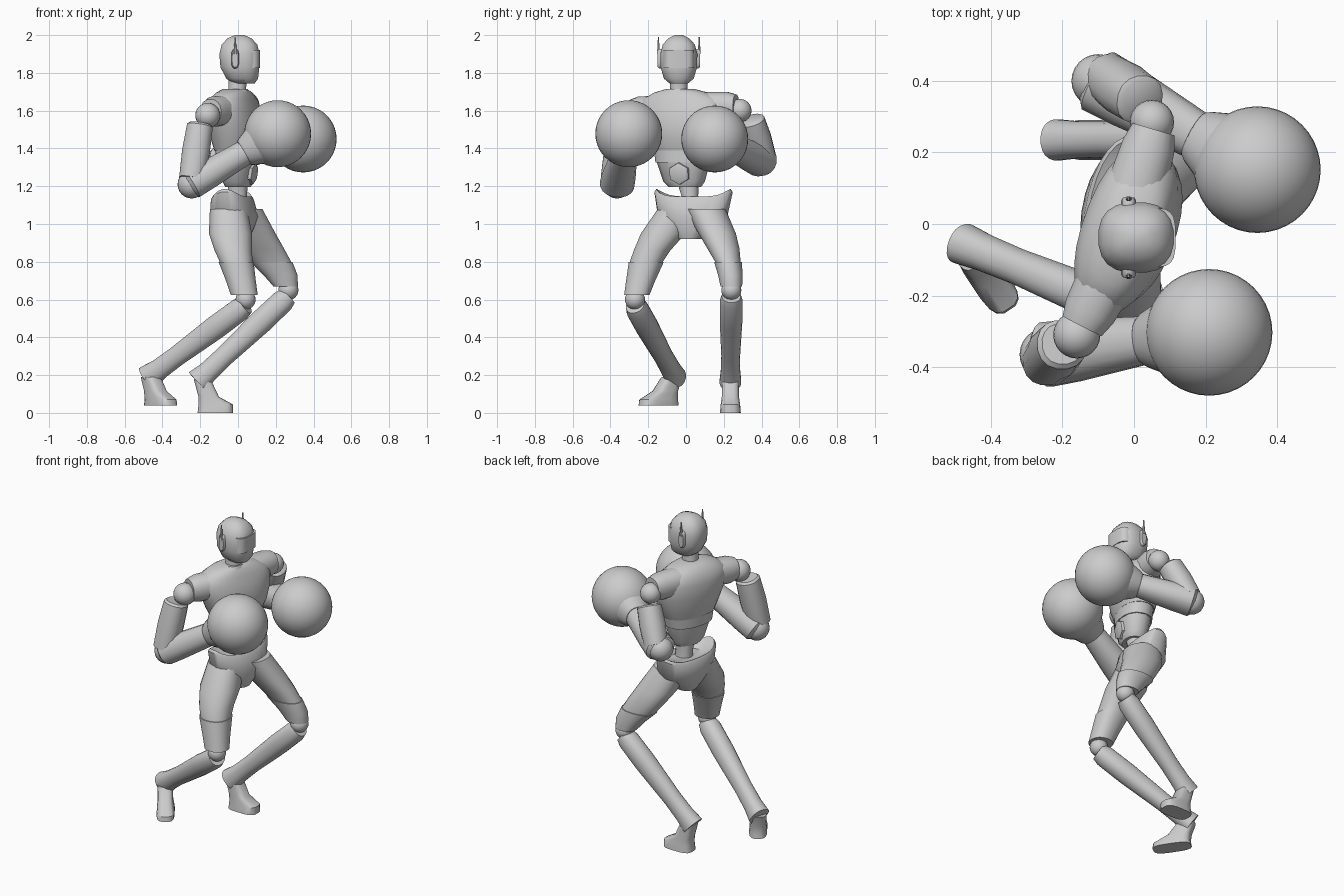
import bpy, bmesh, math
from mathutils import Vector

if "Cube" in bpy.data.objects:
    bpy.data.objects.remove(bpy.data.objects["Cube"])

grey = bpy.data.materials.new("plain grey")
grey.use_nodes = True
GREY = (0.6, 0.6, 0.6, 1)
grey.diffuse_color = GREY
grey.node_tree.nodes["Principled BSDF"].inputs["Base Color"].default_value = GREY

parts = []
Z = Vector((0, 0, 1))


def finish(name, bm):
    bmesh.ops.recalc_face_normals(bm, faces=bm.faces)
    mesh = bpy.data.meshes.new(name)
    bm.to_mesh(mesh)
    bm.free()
    mesh.materials.append(grey)
    obj = bpy.data.objects.new(name, mesh)
    bpy.context.collection.objects.link(obj)
    parts.append(obj)
    return obj


def loft(name, rings, side=(0, 1, 0), axis=Z, power=0.9, n=20, lift=0):
    """Skin over rings of (x, y, z, half width along side, half depth)."""
    bm = bmesh.new()
    axis = Vector(axis).normalized()
    u = Vector(side)
    u = (u - axis * u.dot(axis)).normalized()
    v = axis.cross(u)
    loops = []
    for i, (x, y, z, a, b) in enumerate(rings):
        loop = []
        for k in range(n):
            t = 2 * math.pi * (k + 0.5) / n
            c, s = math.cos(t), math.sin(t)
            p = Vector((x, y, z))
            p += u * a * math.copysign(abs(c) ** power, c)
            p += v * b * math.copysign(abs(s) ** power, s)
            p.z += lift * c ** 4 * (i in (2, 3))
            loop.append(bm.verts.new(p))
        loops.append(loop)
    for lo, hi in zip(loops, loops[1:]):
        for k in range(n):
            j = (k + 1) % n
            bm.faces.new((lo[k], lo[j], hi[j], hi[k]))
    bm.faces.new(loops[0][::-1])
    bm.faces.new(loops[-1])
    return finish(name, bm)


def limb(name, start, end, profile, side=(0, 1, 0), **kw):
    """Straight limb; profile holds (position along it, half width, half depth)."""
    p, q = Vector(start), Vector(end)
    rings = [(*p.lerp(q, t), a, b) for t, a, b in profile]
    return loft(name, rings, side, q - p, **kw)


def ball(name, centre, r, scale=(1, 1, 1), seg=24):
    bm = bmesh.new()
    bmesh.ops.create_uvsphere(bm, u_segments=seg, v_segments=seg // 2, radius=r)
    for v in bm.verts:
        v.co = Vector(a * b for a, b in zip(v.co, scale)) + Vector(centre)
    return finish(name, bm)


# Head, visor and neck
HY = -0.038
loft("head", [(.03, HY, 1.745, .05, .06), (.022, HY, 1.77, .08, .085),
              (.01, HY, 1.83, .097, .104), (.008, HY, 1.9, .099, .108),
              (.008, HY, 1.95, .086, .095), (.008, HY, 1.983, .056, .064),
              (.008, HY, 2.0, .02, .025)], power=.8)
loft("visor", [(.03, HY, 1.825, .084, .086), (.03, HY, 1.92, .084, .086)], power=.5)
loft("neck", [(-.01, HY, 1.65, .055, .055), (-.005, HY, 1.7, .046, .046),
              (0, HY, 1.78, .046, .05)])
loft("collar", [(-.015, HY, 1.69, .085, .075), (-.01, HY, 1.715, .065, .06)])

# Ear pods with antennas
for label, s in (("left", 1), ("right", -1)):
    limb(label + "_ear", (-.015, HY + s * .085, 1.875), (-.015, HY + s * .112, 1.875),
         [(0, .052, .021), (.7, .052, .021), (1, .045, .016)], side=Z, power=.7, n=16)
    limb(label + "_antenna", (-.015, HY + s * .108, 1.9), (-.015, HY + s * .108, 1.99),
         [(0, .008, .01), (1, .003, .003)], n=8)

# Torso, turned towards the right
TURN = (.33, .94, 0)
loft("chest", [(-.01, -.01, 1.39, .165, .105), (-.008, -.01, 1.45, .195, .122),
               (-.012, -.012, 1.53, .225, .13), (-.022, -.015, 1.61, .245, .122),
               (-.025, -.018, 1.66, .22, .105), (-.02, -.025, 1.695, .15, .085),
               (-.015, -.03, 1.715, .075, .06)], TURN, n=28)
loft("ribcage_band", [(-.006, -.015, 1.325, .15, .1), (-.008, -.012, 1.395, .163, .102)],
     TURN, n=28)
loft("abdomen", [(0, -.005, 1.195, .085, .065), (0, -.01, 1.225, .112, .078),
                 (-.004, -.014, 1.33, .145, .095)], TURN, n=12)
limb("belly_plate", (.06, -.03, 1.27), (.092, -.04, 1.265),
     [(0, .062, .062), (.85, .058, .058), (1, .045, .045)], side=TURN, n=6, power=1)
loft("waist", [(0, .02, 1.08, .055, .055), (-.002, .02, 1.15, .045, .05),
               (-.002, .01, 1.23, .06, .055)])

# Pelvis with raised hip points
loft("pelvis", [(-.01, .02, .92, .06, .07), (-.02, .035, 1.04, .185, .125),
                (-.03, .04, 1.13, .21, .105), (-.03, .04, 1.145, .2, .095),
                (-.015, .03, 1.12, .12, .06)], (.2, .98, 0), n=28, lift=.04)

# Shoulders: sleeve stubs and joint balls
STUB = [(0, .08, .085), (.75, .08, .075), (1, .066, .062)]
limb("right_shoulder", (-.06, -.12, 1.6), (-.145, -.285, 1.595), STUB, Z)
limb("left_shoulder", (0, .08, 1.62), (.055, .265, 1.62), STUB, Z)
ball("right_shoulder_joint", (-.16, -.31, 1.575), .066)
ball("left_shoulder_joint", (.05, .285, 1.6), .062)

# Arms ending in round gloves
UPPER = [(0, .058, .058), (.04, .07, .07), (.5, .075, .075), (1, .068, .068)]
FORE = [(-.06, .07, .06), (0, .092, .08), (.3, .088, .078), (1, .068, .068)]
CUFF = [(0, .07, .07), (.15, .08, .08), (1, .115, .115)]
arms = {
    "right": ((-.2, -.335, 1.53), (-.245, -.385, 1.24),
              (-.245, -.365, 1.21), (.03, -.325, 1.375), (.21, -.303, 1.478)),
    "left": ((.02, .345, 1.555), (-.075, .41, 1.35),
             (-.1, .4, 1.33), (.17, .25, 1.405), (.345, .152, 1.45)),
}
for label, (top, bottom, elbow, wrist, fist) in arms.items():
    limb(label + "_upper_arm", top, bottom, UPPER, n=16)
    ball(label + "_elbow", elbow, .075)
    limb(label + "_forearm", elbow, wrist, FORE, n=16)
    cuff_end = Vector(wrist).lerp(Vector(fist), .45)
    limb(label + "_cuff", wrist, cuff_end, CUFF)
    ball(label + "_glove", fist, .177, seg=40)

# Thighs with knee covers
thighs = {
    "right": [(-.05, -.05, 1.08, .1, .1), (-.04, -.12, .95, .12, .115),
              (-.025, -.18, .86, .098, .1), (-.01, -.21, .8, .088, .088),
              (.015, -.24, .7, .072, .074), (.033, -.26, .625, .062, .066)],
    "left": [(.02, .1, 1.08, .11, .11), (.08, .165, .95, .1, .12),
             (.13, .198, .87, .086, .115), (.175, .222, .8, .068, .108),
             (.225, .235, .73, .06, .085), (.252, .24, .67, .052, .06)],
}
for label, rings in thighs.items():
    loft(label + "_thigh", rings)
    cover = [(x, y, z, a + .006, b + .006) for x, y, z, a, b in rings[3:]]
    loft(label + "_knee_cover", cover)

# Knees, shins and feet
SHIN = [(0, .05, .05), (.06, .06, .062), (.3, .06, .064), (.7, .05, .054),
        (.88, .052, .056), (1, .058, .068)]
legs = {
    "right": ((.04, -.27, .6), (-.48, -.055, .185), (.83, .55, 0),
              [(-.41, -.145, .04, .052, .115), (-.41, -.145, .07, .052, .11),
               (-.437, -.11, .115, .045, .068), (-.462, -.075, .19, .045, .05)]),
    "left": ((.267, .24, .65), (-.215, .235, .165), (0, 1, 0),
             [(-.12, .235, 0, .056, .095), (-.118, .235, .045, .052, .092),
              (-.155, .235, .085, .046, .055), (-.19, .235, .18, .045, .045)]),
}
for label, (knee, ankle, side, foot) in legs.items():
    ball(label + "_knee", knee, .053)
    limb(label + "_shin", Vector(knee) - Z * .03, ankle, SHIN)
    loft(label + "_foot", foot, side, power=.6, n=16)

# Smooth shading with crisp edges
bpy.ops.object.select_all(action="DESELECT")
for obj in parts:
    obj.select_set(True)
bpy.context.view_layer.objects.active = parts[0]
bpy.ops.object.shade_smooth_by_angle(angle=math.radians(40))
